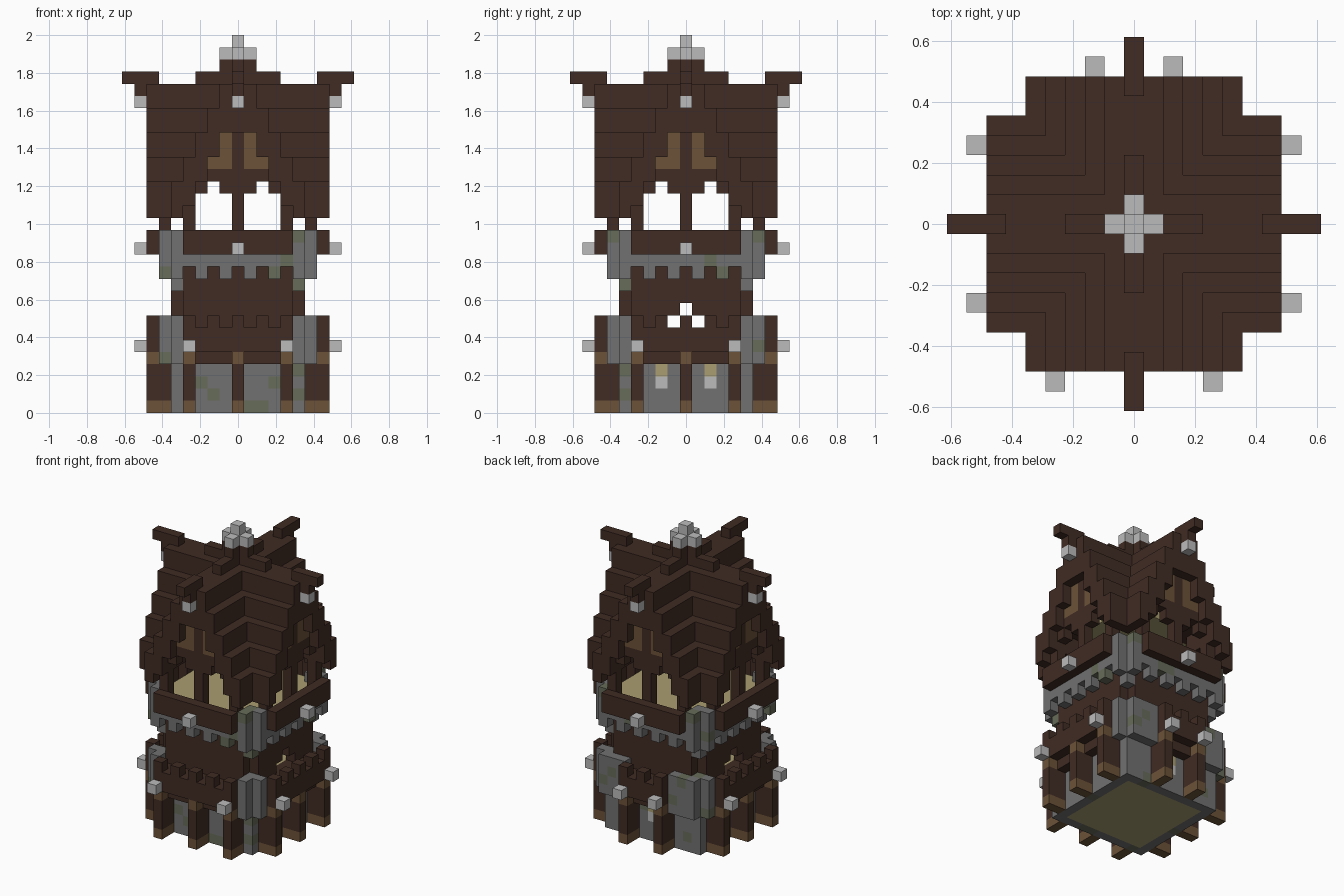
import bpy
import bmesh
import random
from mathutils import Vector

cube = bpy.data.objects.get("Cube")
if cube:
    bpy.data.objects.remove(cube)

random.seed(4)
UNIT = 2 / 31
COLOURS = {
    "dark_wood": (0.052, 0.025, 0.017),
    "tan_wood": (0.15, 0.085, 0.040),
    "grey_stone": (0.165, 0.165, 0.165),
    "mossy_stone": (0.135, 0.150, 0.100),
    "pale_stone": (0.50, 0.50, 0.50),
    "warm_yellow": (0.40, 0.34, 0.16),
}
MATERIALS = {}
for name, rgb in COLOURS.items():
    mat = bpy.data.materials.new(name)
    mat.use_nodes = True
    mat.diffuse_color = (*rgb, 1)
    bsdf = mat.node_tree.nodes["Principled BSDF"]
    bsdf.inputs["Base Color"].default_value = (*rgb, 1)
    bsdf.inputs["Roughness"].default_value = 0.9
    MATERIALS[name] = mat

cells = {}                      # block position -> (part, colour)
FRONT, RIGHT, BACK, LEFT = range(4)
ALL = (FRONT, RIGHT, BACK, LEFT)


def span(a, b):
    return range(a, b + 1)


def put(part, colour, x, y, z):
    if colour == "grey_stone" and random.random() < 0.14:
        colour = "mossy_stone"
    cells[x, y, z] = (part, colour)


def place(side, u, v):
    """Position along a side and distance outward, turned to plan x, y."""
    return ((u, -v), (v, u), (-u, v), (-v, -u))[side]


def wall(part, colour, us, vs, zs, sides=ALL):
    for side in sides:
        for u in us:
            for v in vs:
                for z in zs:
                    put(part, colour, *place(side, u, v), z)


def slab(part, colour, half, z):
    for x in span(-half, half):
        for y in span(-half, half):
            if min(abs(x), abs(y)) < 6:
                put(part, colour, x, y, z)


# Floors and ceiling
slab("ground_floor", "warm_yellow", 4, 0)
slab("middle_floor", "warm_yellow", 4, 6)
slab("balcony_base", "grey_stone", 6, 12)
slab("upper_floor", "warm_yellow", 5, 13)
slab("upper_ceiling", "warm_yellow", 4, 19)

# Stone ground storey and timber middle storey
wall("ground_wall", "grey_stone", span(-5, 5), [5], span(0, 4))
wall("middle_wall", "dark_wood", span(-4, 4), [5], span(5, 11))
wall("middle_wall", "dark_wood", [-4, 4], [4], span(7, 11))

# Corner masonry, lower and upper
for part, core, wings in (("lower_corner_stones", span(0, 7), span(4, 7)),
                          ("upper_corner_stones", span(10, 14), span(11, 14))):
    wall(part, "grey_stone", [5], [5], core)
    wall(part, "grey_stone", [-5, 5], [6], wings)
wall("lower_corner_stones", "grey_stone", [-4, -3, 3, 4], [6], span(4, 7), [BACK])

# Skirt with teeth, posts and lamps around the ground storey
for side in ALL:
    half = 2 if side == BACK else 4
    posts = [-2, 2] if side == BACK else [-4, 0, 4]
    wall("skirt_beam", "dark_wood", span(-half, half), [6], [4], [side])
    wall("skirt", "dark_wood", span(-half, half), [6, 7], [5, 6], [side])
    wall("skirt_teeth", "dark_wood", range(-half, half + 1, 2), [7], [7], [side])
    wall("ground_posts", "dark_wood", posts, [6, 7], span(1, 3), [side])
    wall("ground_posts", "tan_wood", posts, [6, 7], [0, 4], [side])
    wall("lower_lamps", "pale_stone", [-half, half], [8], [5], [side])

# Ground windows and see-through side windows
for side, us in ((RIGHT, [-2, 2]), (LEFT, [-2, 2]), (BACK, [0])):
    wall("window_sills", "pale_stone", us, [5], [2], [side])
    wall("window_panes", "warm_yellow", us, [5], [3], [side])
for side in (RIGHT, LEFT):
    for u, z in ((-1, 7), (0, 7), (1, 7), (0, 8)):
        cells.pop((*place(side, u, 5), z), None)

# Balcony corbels, parapet and lamps
wall("corbels", "grey_stone", [-3, -1, 1, 3], [6], [11])
wall("parapet", "dark_wood", span(-4, 4), [7], [13, 14])
wall("balcony_lamps", "pale_stone", [0], [8], [13])

# Stepped cross-gabled roof: height falls away from both ridges
for x in span(-7, 7):
    for y in span(-7, 7):
        m = min(abs(x), abs(y))
        if m <= 5:
            top = 27 - 2 * (max(m, 1) - 1)
            for z in range(max(16, top - 4), top):
                put("roof", "dark_wood", x, y, z)

# Gable fronts: posts, arched beam and tan infill
wall("gable_posts", "dark_wood", [0], [6], span(13, 26))
wall("gable_posts", "dark_wood", [-4, 4], [6], span(13, 17))
wall("gable_beam", "dark_wood", span(-3, 3), [6], [19])
wall("gable_beam", "dark_wood", [-3, -1, 1, 3], [6], [18])
wall("gable_infill", "tan_wood", [-2, -1, 1, 2], [6], [20])
wall("gable_infill", "tan_wood", [-1, 1], [6], [21, 22])

# Ridge beams, their brackets and lamps
wall("ridge_beams", "dark_wood", [0], span(7, 9), [27])
wall("ridge_brackets", "dark_wood", [0], [8], [26])
wall("ridge_lamps", "pale_stone", [0], [8], [25])
wall("ridge_cap", "dark_wood", [0], span(0, 3), [27])
wall("ridge_cap", "dark_wood", [0], span(0, 1), [28])
wall("finial", "pale_stone", [0], span(0, 1), [29])
put("finial", "pale_stone", 0, 0, 30)

# Turn each part into a mesh of its exposed block faces
AXES = [Vector(a) for a in ((1, 0, 0), (0, 1, 0), (0, 0, 1))]


def build(part):
    bm = bmesh.new()
    verts, slots = {}, []
    for pos, (owner, colour) in cells.items():
        if owner != part:
            continue
        if colour not in slots:
            slots.append(colour)
        centre = Vector(pos) + AXES[2] / 2
        for i in range(3):
            for sign in (-1, 1):
                n = AXES[i] * sign
                if tuple(int(c) for c in Vector(pos) + n) in cells:
                    continue
                s, t = AXES[(i + 1) % 3] / 2, AXES[(i + 2) % 3] * sign / 2
                ring = []
                for corner in (-s - t, s - t, s + t, t - s):
                    p = centre + n / 2 + corner
                    key = tuple(round(c * 2) for c in p)
                    if key not in verts:
                        verts[key] = bm.verts.new(p * UNIT)
                    ring.append(verts[key])
                face = bm.faces.new(ring)
                face.material_index = slots.index(colour)
    mesh = bpy.data.meshes.new(part)
    bm.to_mesh(mesh)
    bm.free()
    for colour in slots:
        mesh.materials.append(MATERIALS[colour])
    bpy.context.scene.collection.objects.link(bpy.data.objects.new(part, mesh))


for part in sorted({owner for owner, _ in cells.values()}):
    build(part)
